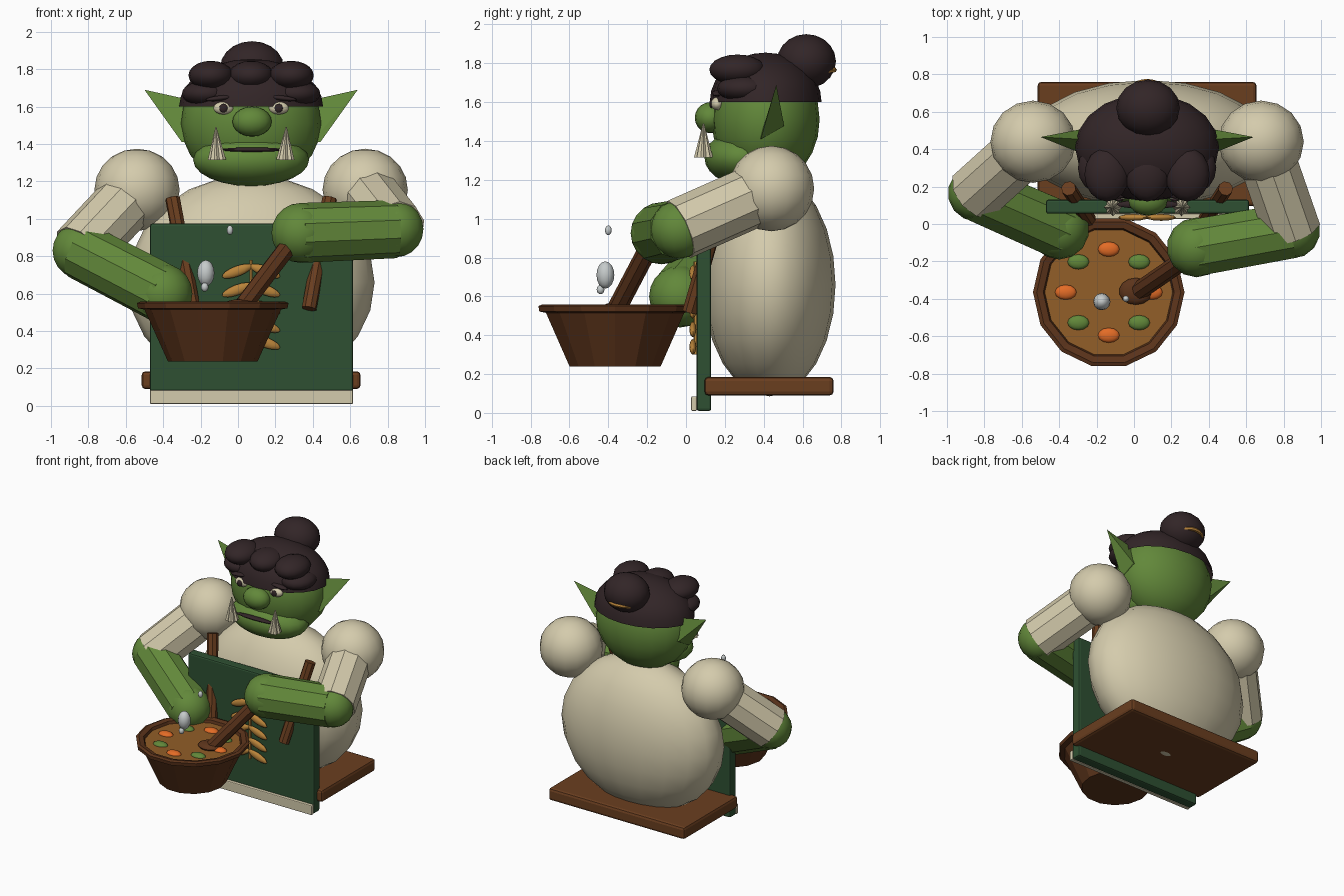
import bpy, bmesh, math
from mathutils import Vector, Matrix

if "Cube" in bpy.data.objects:
    bpy.data.objects.remove(bpy.data.objects["Cube"])

CX = 0.07  # symmetry line of the figure


def srgb(r, g, b):
    f = lambda c: (c / 255 / 12.92) if c < 11 else ((c / 255 + 0.055) / 1.055) ** 2.4
    return (f(r), f(g), f(b), 1)


COLORS = {
    "skin_green": (98, 136, 58), "cream": (212, 203, 172), "apron_green": (46, 80, 50),
    "hair_dark": (50, 37, 39), "wood_brown": (106, 62, 31), "stew_brown": (146, 94, 40),
    "carrot_orange": (228, 108, 38), "steam_grey": (198, 203, 203), "wheat_gold": (186, 132, 58),
    "bowl_brown": (92, 52, 27),
}
MATS = {}
for name, c in COLORS.items():
    MATS[name] = bpy.data.materials.new(name)
    MATS[name].diffuse_color = srgb(*c)


def finish(name, bm, mat, smooth=None):
    bmesh.ops.recalc_face_normals(bm, faces=bm.faces)
    me = bpy.data.meshes.new(name)
    bm.to_mesh(me)
    bm.free()
    me.materials.append(MATS[mat])
    ob = bpy.data.objects.new(name, me)
    bpy.context.collection.objects.link(ob)
    if smooth:
        bpy.ops.object.select_all(action='DESELECT')
        ob.select_set(True)
        bpy.context.view_layer.objects.active = ob
        bpy.ops.object.shade_smooth_by_angle(angle=math.radians(smooth))
    return ob


def ball(name, loc, rad, mat, seg=20, rings=12, tilt=0, cut=None):
    """Ellipsoid, tilted about y; cut removes everything below that height."""
    bm = bmesh.new()
    bmesh.ops.create_uvsphere(bm, u_segments=seg, v_segments=rings, radius=1)
    bmesh.ops.transform(bm, verts=bm.verts, matrix=Matrix.Translation(loc)
                        @ Matrix.Rotation(tilt, 4, 'Y') @ Matrix.Diagonal((*rad, 1)))
    if cut is not None:
        r = bmesh.ops.bisect_plane(bm, geom=bm.verts[:] + bm.edges[:] + bm.faces[:],
                                   plane_co=(0, 0, cut), plane_no=(0, 0, 1), clear_inner=True)
        bmesh.ops.holes_fill(bm, edges=[e for e in r['geom_cut'] if isinstance(e, bmesh.types.BMEdge)])
    return finish(name, bm, mat, 50)


def rod(name, a, b, r1, r2, mat, sides=10):
    """Flat-sided cylinder or cone from a to b."""
    a, b = Vector(a), Vector(b)
    d = b - a
    bm = bmesh.new()
    bmesh.ops.create_cone(bm, cap_ends=True, segments=sides, radius1=r1, radius2=r2, depth=d.length)
    bmesh.ops.transform(bm, verts=bm.verts, matrix=Matrix.Translation((a + b) / 2)
                        @ d.to_track_quat('Z', 'Y').to_matrix().to_4x4())
    return finish(name, bm, mat)


def box(name, lo, hi, mat, bevel=0.015):
    lo, hi = Vector(lo), Vector(hi)
    bm = bmesh.new()
    bmesh.ops.create_cube(bm, size=1)
    bmesh.ops.transform(bm, verts=bm.verts, matrix=Matrix.Translation((lo + hi) / 2)
                        @ Matrix.Diagonal((*(hi - lo), 1)))
    bmesh.ops.bevel(bm, geom=bm.edges[:], offset=bevel, segments=2, profile=0.5, affect='EDGES')
    return finish(name, bm, mat)


def lathe(name, loc, profile, mat, sides):
    bm = bmesh.new()
    rings = [[bm.verts.new((loc[0] + r * math.cos(2 * math.pi * i / sides),
                            loc[1] + r * math.sin(2 * math.pi * i / sides), z))
              for i in range(sides)] for r, z in profile]
    for p, q in zip(rings, rings[1:]):
        for i in range(sides):
            j = (i + 1) % sides
            bm.faces.new((p[i], p[j], q[j], q[i]))
    bm.faces.new(rings[0])
    bm.faces.new(rings[-1])
    return finish(name, bm, mat)


# Torso and seat
ball("body", (CX, 0.43, 0.66), (0.66, 0.34, 0.575), "cream")
box("seat", (-0.515, 0.095, 0.09), (0.655, 0.76, 0.185), "wood_brown", 0.02)

# Apron with hem and straps
box("apron", (-0.47, 0.055, 0.01), (0.615, 0.13, 0.975), "apron_green", 0.012)
box("apron_hem", (-0.47, 0.027, 0.01), (0.615, 0.056, 0.085), "cream", 0.006)
for s in (-1, 1):
    rod("apron_strap", (CX + s * 0.31, 0.02, 0.52), (CX + s * 0.42, 0.19, 1.11), 0.04, 0.04, "wood_brown", 8)

# Wheat emblem on the apron
rod("wheat_stem", (CX, 0.048, 0.30), (CX, 0.048, 0.78), 0.01, 0.01, "wheat_gold", 6)
for z in (0.72, 0.62, 0.525, 0.43, 0.34):
    for s in (-1, 1):
        ball("wheat_grain", (CX + s * 0.075, 0.035, z), (0.085, 0.018, 0.028), "wheat_gold",
             12, 8, tilt=s * 0.36)

# Head, jaw, nose
ball("head", (CX, 0.41, 1.51), (0.375, 0.278, 0.34), "skin_green")
ball("jaw", (CX, 0.29, 1.315), (0.31, 0.195, 0.14), "skin_green")
ball("nose", (CX + 0.005, 0.125, 1.52), (0.105, 0.08, 0.08), "skin_green", 16, 10)
ball("mouth", (CX + 0.005, 0.105, 1.37), (0.17, 0.025, 0.012), "hair_dark", 12, 8)

# Mirrored face parts
for s in (-1, 1):
    ball("eye", (CX + s * 0.148, 0.16, 1.592), (0.055, 0.032, 0.034), "cream", 14, 8)
    ball("pupil", (CX + s * 0.148, 0.13, 1.592), (0.022, 0.010, 0.024), "hair_dark", 12, 8)
    ball("brow", (CX + s * 0.17, 0.16, 1.645), (0.075, 0.025, 0.014), "hair_dark", 12, 8, tilt=s * 0.12)
    # Fluted tusk: every second base corner is pulled in
    tusk = rod("tusk", (CX + s * 0.183, 0.09, 1.315), (CX + s * 0.188, 0.09, 1.49), 0.049, 0.003, "cream", 16)
    for v in tusk.data.vertices:
        c = Vector((CX + s * 0.183, 0.09, 1.315))
        ang = math.atan2(v.co.y - c.y, v.co.x - c.x)
        if v.co.z < 1.4 and round(ang / (math.pi / 8)) % 2:
            v.co = c.lerp(v.co, 0.75)
    # Pointed ear
    bm = bmesh.new()
    pts = [(0.32, 0.38, 1.41), (0.32, 0.50, 1.47), (0.30, 0.45, 1.63), (0.57, 0.465, 1.69),
           (0.37, 0.385, 1.41), (0.36, 0.505, 1.48), (0.36, 0.45, 1.615)]
    for x, y, z in pts:
        bm.verts.new((CX + s * x, y, z))
    bmesh.ops.convex_hull(bm, input=bm.verts[:])
    finish("ear", bm, "skin_green")

# Hair cap, curls, bun and tie
ball("hair_cap", (CX, 0.41, 1.60), (0.385, 0.288, 0.255), "hair_dark", 20, 14, cut=1.6)
for x in (-0.215, 0, 0.215):
    ball("hair_curl", (CX + x, 0.265, 1.767), (0.12, 0.145, 0.078), "hair_dark", 16, 10)
for s in (-1, 1):
    ball("hair_side", (CX + s * 0.24, 0.30, 1.67), (0.13, 0.14, 0.07), "hair_dark", 16, 10)
ball("hair_bun", (CX + 0.005, 0.62, 1.81), (0.17, 0.152, 0.14), "hair_dark", 16, 10)
bpy.ops.mesh.primitive_torus_add(location=(CX, 0.655, 1.755), major_radius=0.108, minor_radius=0.014,
                                 major_segments=20, minor_segments=6, rotation=(0.1, 0, 0))
tie = bpy.context.object
tie.name = "hair_tie"
tie.data.materials.append(MATS["wheat_gold"])

# Arms: shoulder puff, sleeve, elbow, forearm, hand
ARMS = {
    "left": ((-0.54, 0.44, 1.155), (-0.845, 0.165, 0.83), (-0.40, -0.03, 0.60)),
    "right": ((0.68, 0.44, 1.155), (0.845, -0.035, 0.945), (0.335, -0.125, 0.925)),
}
for side, (sh, el, ha) in ARMS.items():
    ball(side + "_shoulder", sh, (0.228, 0.22, 0.22), "cream", 16, 10)
    rod(side + "_sleeve", sh, el, 0.16, 0.16, "cream", 10)
    ball(side + "_elbow", el, (0.15, 0.15, 0.15), "skin_green", 14, 10)
    rod(side + "_forearm", el, ha, 0.155, 0.16, "skin_green", 10)
    ball(side + "_hand", ha, (0.16, 0.16, 0.16), "skin_green", 14, 10)

# Bowl with rim and stew
BX, BY = -0.135, -0.365
lathe("bowl", (BX, BY), [(0.24, 0.238), (0.365, 0.515), (0.40, 0.522), (0.405, 0.55), (0.385, 0.558),
                         (0.35, 0.55), (0.34, 0.515)], "bowl_brown", 14)
lathe("stew", (BX, BY), [(0.34, 0.51), (0.342, 0.53)], "stew_brown", 14)
for i in range(8):
    a = i * math.pi / 4
    ball("carrot" if i % 2 == 0 else "herb", (BX + 0.23 * math.cos(a), BY + 0.23 * math.sin(a), 0.53),
         (0.058, 0.04, 0.022), "carrot_orange" if i % 2 == 0 else "skin_green", 12, 8)

# Spoon
ball("spoon_head", (0.01, -0.36, 0.54), (0.09, 0.072, 0.03), "bowl_brown", 14, 8)
rod("spoon_handle", (0.03, -0.355, 0.54), (0.32, -0.155, 0.92), 0.05, 0.05, "bowl_brown", 8)

# Steam drops
for loc, r, h in (((-0.172, -0.415, 0.71), 0.046, 0.07), ((-0.178, -0.44, 0.635), 0.02, 0.024),
                  ((-0.043, -0.40, 0.94), 0.017, 0.025)):
    ball("steam_drop", loc, (r, r, h), "steam_grey", 12, 8)

for m in bpy.data.materials:
    if m.users and not m.is_grease_pencil:
        m.use_nodes = True
        m.node_tree.nodes["Principled BSDF"].inputs["Base Color"].default_value = m.diffuse_color
